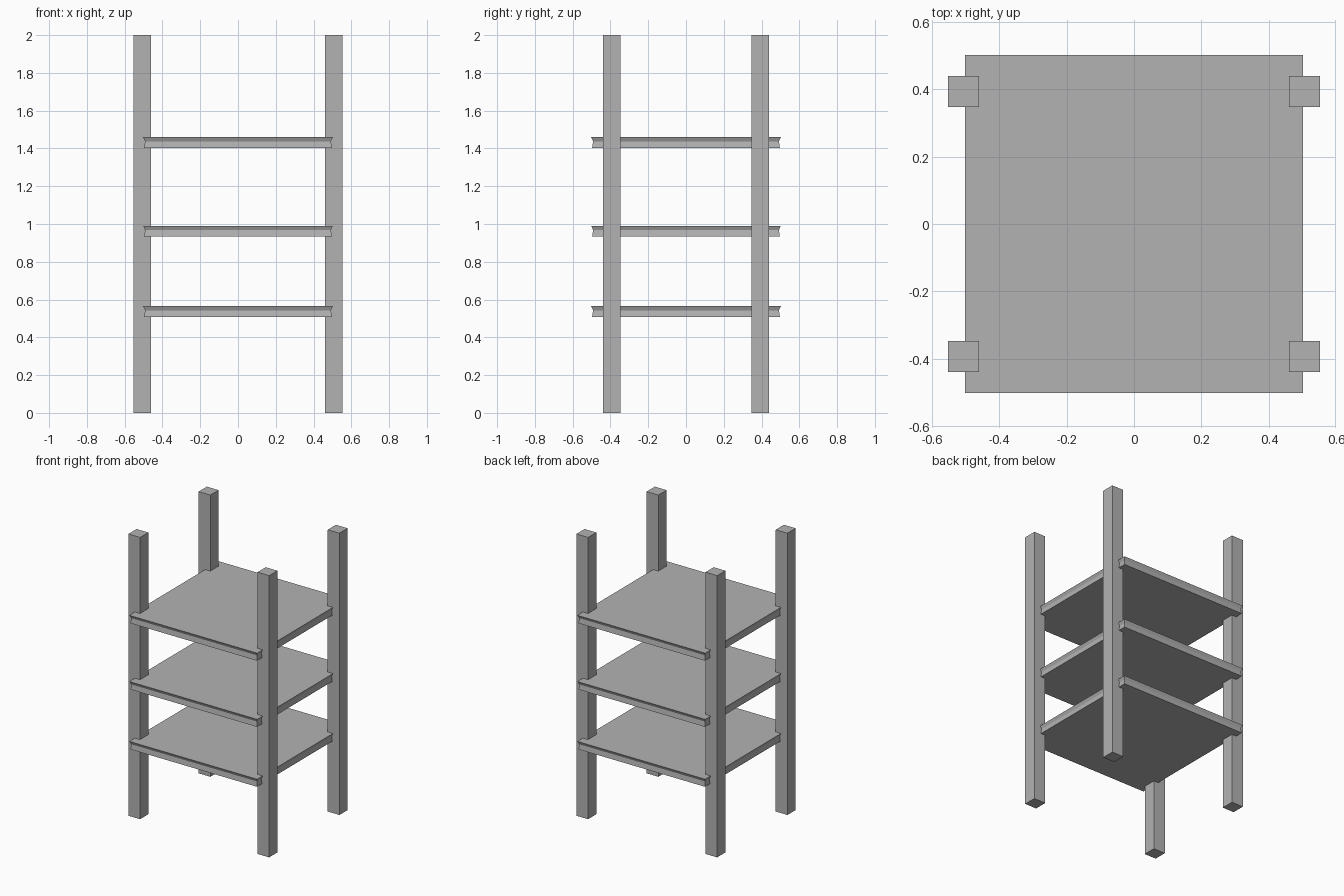
import bpy
import bmesh

cube = bpy.data.objects.get("Cube")
if cube:
    bpy.data.objects.remove(cube, do_unlink=True)

# Single plain grey
grey = bpy.data.materials.new("plain_grey")
grey.use_nodes = True
colour = (0.45, 0.45, 0.45, 1)
grey.diffuse_color = colour
grey.node_tree.nodes["Principled BSDF"].inputs["Base Color"].default_value = colour


def square_stack(name, levels, half_depth=None, location=(0, 0, 0)):
    """Solid lofted through square sections given as (half width, height)."""
    bm = bmesh.new()
    rings = []
    for half, z in levels:
        corners = ((-half, -half), (half, -half), (half, half), (-half, half))
        rings.append([bm.verts.new((x, y, z)) for x, y in corners])
    bm.faces.new(rings[0][::-1])
    bm.faces.new(rings[-1])
    for low, high in zip(rings, rings[1:]):
        for i in range(4):
            j = (i + 1) % 4
            bm.faces.new((low[i], low[j], high[j], high[i]))
    mesh = bpy.data.meshes.new(name)
    bm.to_mesh(mesh)
    bm.free()
    mesh.materials.append(grey)
    obj = bpy.data.objects.new(name, mesh)
    obj.location = location
    bpy.context.collection.objects.link(obj)
    return obj


# Four square posts
for side, sx in (("left", 1), ("right", -1)):
    for end, sy in (("front", -1), ("back", 1)):
        square_stack(f"{end}_{side}_post", [(0.046, 0), (0.046, 2)],
                     location=(sx * 0.507, sy * 0.394, 0))

# Three shelves, each with a flared lip along the top edge
shelf_profile = [(0.497, 0), (0.492, 0.035), (0.502, 0.057)]
for name, z in (("lower", 0.508), ("middle", 0.933), ("upper", 1.403)):
    square_stack(f"{name}_shelf", shelf_profile, location=(0, 0, z))
